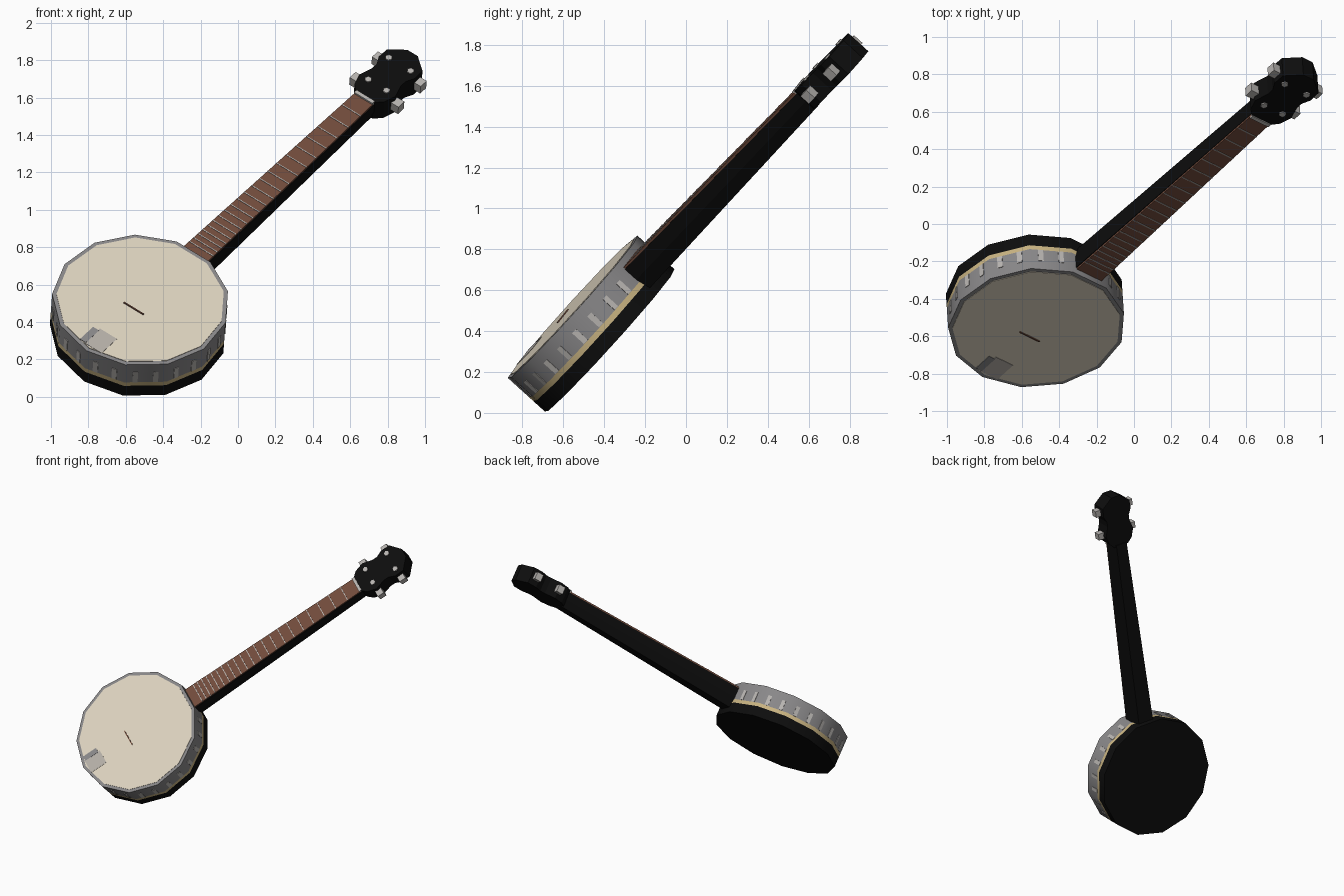
import bpy, bmesh, math
from mathutils import Vector, Matrix

if "Cube" in bpy.data.objects:
    bpy.data.objects.remove(bpy.data.objects["Cube"])

# Instrument frame: local x = across the neck, y = along the neck, z = out of the drum head
n = Vector((0.05, -0.74, 0.671)).normalized()
u = Vector((0.613, 0.531, 0.585))
u = (u - n * n.dot(u)).normalized()
t = u.cross(n)
FRAME = Matrix.Translation((-0.52, -0.555, 0.515)) @ Matrix((t, u, n)).transposed().to_4x4()


def material(name, r, g, b):
    m = bpy.data.materials.new(name)
    m.diffuse_color = (r, g, b, 1)
    m.use_nodes = True
    m.node_tree.nodes["Principled BSDF"].inputs["Base Color"].default_value = m.diffuse_color
    return m


BLACK = material("black lacquer", 0.004, 0.004, 0.004)
CREAM = material("cream skin", 0.72, 0.65, 0.52)
STEEL = material("steel grey", 0.25, 0.245, 0.25)
LIGHT = material("light metal", 0.48, 0.46, 0.44)
TAN = material("tan binding", 0.58, 0.45, 0.22)
BROWN = material("brown wood", 0.17, 0.072, 0.045)
PALE = material("pale plate", 0.46, 0.43, 0.39)


def loft(name, rings, mat, smooth=False):
    """Skin a stack of equal-length rings and cap both ends."""
    bm = bmesh.new()
    vs = [[bm.verts.new(p) for p in ring] for ring in rings]
    k = len(vs[0])
    for a, b in zip(vs, vs[1:]):
        for i in range(k):
            j = (i + 1) % k
            bm.faces.new((a[i], a[j], b[j], b[i]))
    bm.faces.new(vs[0][::-1])
    bm.faces.new(vs[-1])
    bmesh.ops.recalc_face_normals(bm, faces=bm.faces)
    me = bpy.data.meshes.new(name)
    bm.to_mesh(me)
    bm.free()
    me.materials.append(mat)
    ob = bpy.data.objects.new(name, me)
    bpy.context.collection.objects.link(ob)
    ob.matrix_world = FRAME
    if smooth:
        bpy.ops.object.select_all(action='DESELECT')
        ob.select_set(True)
        bpy.context.view_layer.objects.active = ob
        bpy.ops.object.shade_smooth_by_angle(angle=math.radians(30))
    return ob


def prism(name, outline, z0, z1, mat, smooth=False):
    return loft(name, [[(x, y, z) for x, y in outline] for z in (z0, z1)], mat, smooth)


def box(name, x0, x1, y0, y1, z0, z1, mat):
    return prism(name, [(x0, y0), (x1, y0), (x1, y1), (x0, y1)], z0, z1, mat)


def ngon(r, k, cx=0, cy=0):
    # a flat side faces the neck
    a = [math.pi / 2 + (i + 0.5) * math.tau / k for i in range(k)]
    return [(cx + r * math.cos(b), cy + r * math.sin(b)) for b in a]


# Drum: hoop, skin, binding and resonator
SIDES, R = 13, 0.475
prism("drum_hoop", ngon(R, SIDES), -0.14, 0, STEEL, True)
prism("drum_head", ngon(0.452, SIDES), 0, 0.003, CREAM)
prism("binding", ngon(R, SIDES), -0.168, -0.14, TAN, True)
prism("resonator", ngon(R, SIDES), -0.245, -0.168, BLACK, True)

# Bracket bars: two plates on each flat side of the hoop, skipping the neck side
apothem = R * math.cos(math.pi / SIDES)
for i in range(1, SIDES):
    for off in (-0.055, 0.055):
        bar = box("bracket_bar", off - 0.014, off + 0.014, apothem - 0.002,
                  apothem + 0.003, -0.138, -0.06, LIGHT)
        bar.matrix_world = FRAME @ Matrix.Rotation(i * math.tau / SIDES, 4, 'Z')

# Tailpiece plates and bridge on the skin
box("tailpiece_plate", -0.04, 0.075, -0.44, -0.305, 0.003, 0.005, PALE)
box("tailpiece_bar", -0.075, -0.035, -0.435, -0.32, 0.003, 0.006, STEEL)
box("bridge", -0.058, 0.075, -0.077, -0.07, 0.003, 0.009, BROWN)


# Neck: rounded-off section tapering toward the nut
def neck_ring(y, w, z0, z1):
    m = z0 + (z1 - z0) * 0.5
    return [(w, y, z0), (w, y, m), (0.72 * w, y, z1),
            (-0.72 * w, y, z1), (-w, y, m), (-w, y, z0)]


START, NUT = 0.462, 1.955
loft("neck", [neck_ring(0.44, 0.088, -0.046, -0.2),
              neck_ring(NUT + 0.02, 0.064, -0.046, -0.165)], BLACK)


def half_width(y):
    return 0.083 + (0.062 - 0.083) * (y - START) / (NUT - START)


def strip(name, y0, y1, z0, z1, mat):
    loft(name, [[(half_width(y) * s, y, z) for s, z in ((-1, z0), (1, z0), (1, z1), (-1, z1))]
                for y in (y0, y1)], mat)


strip("fretboard", START, NUT, -0.047, -0.035, BROWN)
strip("nut", NUT - 0.008, NUT + 0.014, -0.05, -0.024, LIGHT)
scale = NUT + 0.07
for i in range(1, 22):
    y = NUT - scale * (1 - 2 ** (-i / 12))
    strip("fret", y - 0.003, y + 0.003, -0.036, -0.033, LIGHT)

# Headstock: two-lobed outline, mirrored
half = [(0.06, 1.96), (0.1, 2.0), (0.122, 2.07), (0.098, 2.15), (0.098, 2.19),
        (0.122, 2.24), (0.12, 2.31), (0.035, 2.378)]
prism("headstock", half + [(-x, y) for x, y in reversed(half)], -0.158, -0.03, BLACK)

# Tuning pegs and posts
for side in (-1, 1):
    for y, px in ((2.07, 0.062), (2.265, 0.074)):
        a, b = sorted((side * 0.115, side * 0.165))
        box("tuning_peg", a, b, y - 0.026, y + 0.026, -0.118, -0.062, LIGHT)
        prism("tuner_post", ngon(0.02, 6, side * px, y), -0.035, -0.022, LIGHT)
